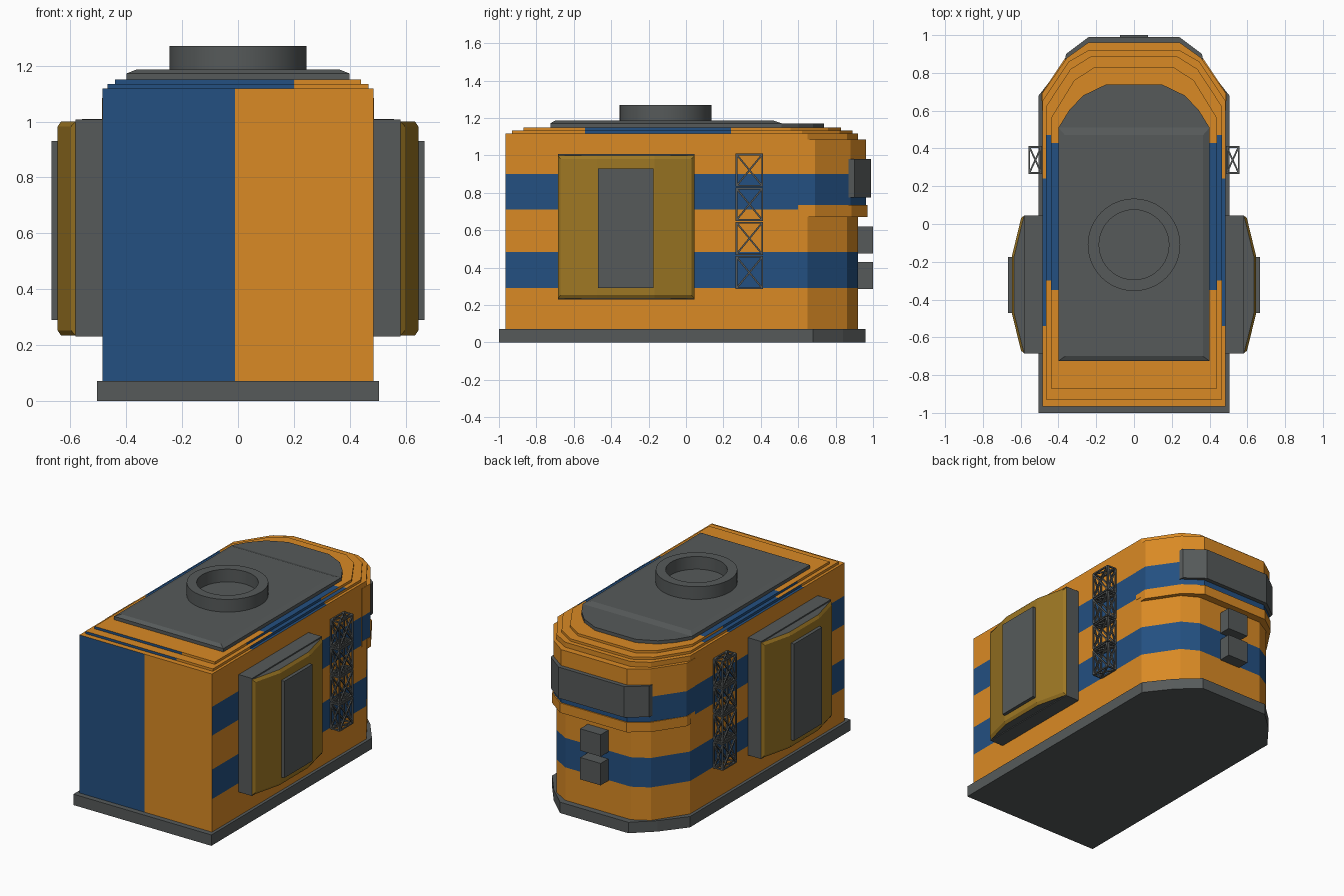
import bpy, bmesh, math
from mathutils import Vector, Matrix

if "Cube" in bpy.data.objects:
    bpy.data.objects.remove(bpy.data.objects["Cube"])


def material(name, rgb):
    m = bpy.data.materials.new(name)
    m.diffuse_color = (*rgb, 1)
    m.use_nodes = True
    m.node_tree.nodes["Principled BSDF"].inputs["Base Color"].default_value = m.diffuse_color
    return m


ORANGE, BLUE, GREY, OCHRE = 0, 1, 2, 3
MATS = [material("orange paint", (0.70, 0.255, 0.018)),
        material("blue paint", (0.017, 0.080, 0.220)),
        material("dark grey metal", (0.093, 0.102, 0.102)),
        material("ochre panel", (0.34, 0.185, 0.017))]


def finish(name, bm, color=GREY, rule=None):
    bmesh.ops.recalc_face_normals(bm, faces=bm.faces[:])
    bm.normal_update()
    for f in bm.faces:
        f.material_index = rule(f.calc_center_median(), f.normal) if rule else color
    me = bpy.data.meshes.new(name)
    bm.to_mesh(me)
    bm.free()
    for m in MATS:
        me.materials.append(m)
    ob = bpy.data.objects.new(name, me)
    bpy.context.collection.objects.link(ob)
    return ob


def prism_mesh(pts, z0, z1, top=None):
    """Extruded outline; 'top' may give a different upper outline."""
    bm = bmesh.new()
    lo = [bm.verts.new((x, y, z0)) for x, y in pts]
    hi = [bm.verts.new((x, y, z1)) for x, y in (top or pts)]
    bm.faces.new(lo)
    bm.faces.new(hi)
    n = len(pts)
    for i in range(n):
        j = (i + 1) % n
        bm.faces.new((lo[i], lo[j], hi[j], hi[i]))
    return bm


def cut(bm, axis, values):
    no = Vector((0, 0, 0))
    no[axis] = 1
    for v in values:
        bmesh.ops.bisect_plane(bm, geom=bm.verts[:] + bm.edges[:] + bm.faces[:],
                               plane_co=no * v, plane_no=no)


def mirror(half):
    """Right-hand outline, completed on the left."""
    return half + [(-x, y) for x, y in reversed(half)]


def rect(x0, x1, y0, y1):
    return [(x0, y0), (x1, y0), (x1, y1), (x0, y1)]


# base slab
finish("base_slab", prism_mesh(mirror([(0.505, -1), (0.505, 0.68), (0.38, 0.84), (0.25, 0.96)]), 0, 0.072))


# striped body, half blue in front
def stripes(low):
    def rule(c, n):
        if n.y < -0.5:
            return BLUE if c.x < -0.01 else ORANGE
        if n.z > 0.5:
            return BLUE if -0.54 < c.y < 0.24 else ORANGE
        if abs(n.z) > 0.5:
            return ORANGE
        return BLUE if 0.29 < c.z < 0.485 or low < c.z < 0.90 else ORANGE
    return rule


bm = prism_mesh(mirror([(0.485, -0.965), (0.485, 0.65), (0.345, 0.86), (0.24, 0.92)]), 0.072, 1.118)
cut(bm, 2, (0.29, 0.485, 0.71, 0.90))
cut(bm, 1, (-0.54, 0.24))
cut(bm, 0, (-0.01,))
finish("body", bm, rule=stripes(0.71))

# overhanging rear section and its lower lip
bm = prism_mesh(mirror([(0.487, 0.60), (0.487, 0.69), (0.355, 0.88), (0.24, 0.962)]), 0.70, 1.085)
cut(bm, 2, (0.735, 0.90))
finish("rear_overhang", bm, rule=stripes(0.735))
finish("rear_lip", prism_mesh(mirror([(0.490, 0.65), (0.490, 0.69), (0.36, 0.885), (0.243, 0.97)]),
                              0.67, 0.735), ORANGE)


# stepped roof layers with blue patches
def roof_rule(y0, y1):
    def rule(c, n):
        if n.y < -0.5:
            return BLUE if c.x < 0.2 else ORANGE
        if n.z > 0.5:
            return BLUE if y0 < c.y < y1 else ORANGE
        return BLUE if -0.54 < c.y < 0.24 else ORANGE
    return rule


for i, (w, yf, yb, z, y0, y1) in enumerate([(0.467, -0.93, 0.89, 1.118, -0.30, 0.47),
                                            (0.440, -0.87, 0.83, 1.134, -0.35, 0.43)]):
    bm = prism_mesh(mirror([(w, yf), (w, yb - 0.27), (w * 0.72, yb - 0.07), (w * 0.48, yb)]), z, z + 0.016)
    cut(bm, 1, (-0.54, 0.24, y0, y1))
    cut(bm, 0, (0.2,))
    finish(f"roof_layer_{i + 1}", bm, rule=roof_rule(y0, y1))

# roof plate with raised front part
finish("roof_plate", prism_mesh(mirror([(0.40, -0.725), (0.40, 0.51), (0.345, 0.60), (0.27, 0.68), (0.15, 0.738)]),
                                1.15, 1.172))
finish("roof_plate_raised", prism_mesh(rect(-0.40, 0.40, -0.725, 0.51), 1.172, 1.186,
                                       rect(-0.365, 0.365, -0.70, 0.47)))

# round roof vent ring
bm = bmesh.new()
N = 40
loops = []
for r, z in [(0.245, 1.18), (0.245, 1.27), (0.185, 1.27), (0.185, 1.18)]:
    loops.append([bm.verts.new((r * math.cos(2 * math.pi * k / N), -0.11 + r * math.sin(2 * math.pi * k / N), z))
                  for k in range(N)])
for a in range(4):
    p, q = loops[a], loops[(a + 1) % 4]
    for k in range(N):
        m = (k + 1) % N
        bm.faces.new((p[k], p[m], q[m], q[k]))
ring = finish("vent_ring", bm)
bpy.context.view_layer.objects.active = ring
ring.select_set(True)
bpy.ops.object.shade_smooth_by_angle(angle=math.radians(30))
ring.select_set(False)


# thin bars for the lattice ladders
def bar(bm, a, b, t=0.009):
    d = b - a
    mat = Matrix.Translation((a + b) / 2) @ d.to_track_quat('Z', 'Y').to_matrix().to_4x4() \
        @ Matrix.Diagonal((t, t, d.length, 1))
    bmesh.ops.create_cube(bm, size=1, matrix=mat)


for s, side in ((1, "right"), (-1, "left")):
    # side pod: mounting box, ochre faceted cover, centre plate
    finish(f"{side}_pod_mount", prism_mesh(rect(s * 0.48, s * 0.582, -0.685, 0.045), 0.23, 1.008))
    bm = prism_mesh([(s * x, y) for x, y in [(0.575, -0.685), (0.582, -0.685), (0.634, -0.475), (0.634, -0.17),
                                             (0.582, 0.045), (0.575, 0.045)]], 0.235, 1.0)
    bmesh.ops.recalc_face_normals(bm, faces=bm.faces[:])
    bm.normal_update()
    bmesh.ops.inset_region(bm, faces=[f for f in bm.faces if f.normal.x * s > 0.5],
                           thickness=0.018, depth=0.012, use_even_offset=True)
    finish(f"{side}_pod_cover", bm, rule=lambda c, n, s=s: OCHRE if n.x * s > 0.3 else GREY)
    finish(f"{side}_pod_plate", prism_mesh(rect(s * 0.62, s * 0.668, -0.47, -0.175), 0.29, 0.93))

    # four braced lattice cells
    bm = bmesh.new()
    for k in range(4):
        z0 = 0.29 + k * 0.1825
        V = {(i, j, l): Vector((s * (0.491, 0.554)[i], (0.27, 0.408)[j], z0 + 0.168 * l))
             for i in (0, 1) for j in (0, 1) for l in (0, 1)}
        keys = sorted(V)
        for a in keys:
            for b in keys:
                # cell edges and face diagonals
                if a < b and sum(p != q for p, q in zip(a, b)) in (1, 2):
                    bar(bm, V[a], V[b])
    finish(f"{side}_lattice", bm)

# rear visor wrapping the overhang
finish("rear_visor", prism_mesh(mirror([(0.33, 0.86), (0.365, 0.87), (0.36, 0.90), (0.24, 0.99)]), 0.775, 0.98))

# rear boxes
for name, z0, z1 in (("rear_box_lower", 0.285, 0.43), ("rear_box_upper", 0.475, 0.62)):
    finish(name, prism_mesh(rect(-0.075, 0.075, 0.90, 1.0), z0, z1))
